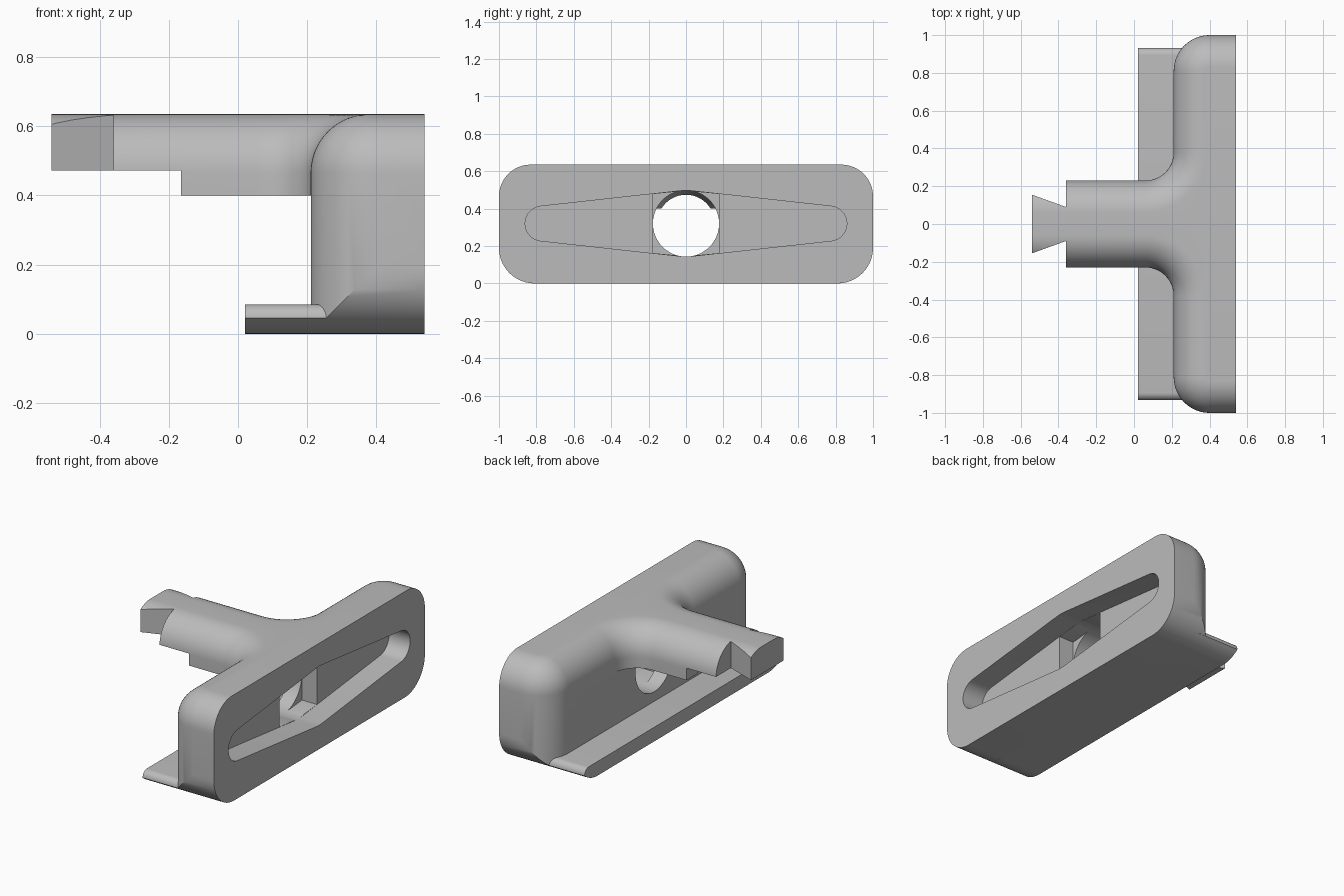
import bpy
import bmesh
from math import cos, sin, pi, radians
from mathutils import Vector

cube = bpy.data.objects.get("Cube")
if cube:
    bpy.data.objects.remove(cube, do_unlink=True)

grey = bpy.data.materials.new("plain grey")
grey.use_nodes = True
grey.diffuse_color = (0.5, 0.5, 0.5, 1)
grey.node_tree.nodes["Principled BSDF"].inputs["Base Color"].default_value = (0.5, 0.5, 0.5, 1)

HEIGHT, FRONT, TIP = 0.635, 0.54, -0.54
ROUND, CORNER, FLARE = 0.17, 0.19, 0.15
BACK, NECK, MID = 0.21, 0.23, 0.32


def arc(cx, cy, r, start, end, n=14):
    angles = [radians(start + (end - start) * i / n) for i in range(n + 1)]
    return [(cx + r * cos(a), cy + r * sin(a)) for a in angles]


def loft(name, rings):
    """Closed solid through rings of equal point count."""
    bm = bmesh.new()
    loops = [[bm.verts.new(p) for p in ring] for ring in rings]
    n = len(loops[0])
    for low, high in zip(loops, loops[1:]):
        for i in range(n):
            j = (i + 1) % n
            bm.faces.new((low[i], low[j], high[j], high[i]))
    bm.faces.new(loops[0][::-1])
    bm.faces.new(loops[-1])
    bmesh.ops.recalc_face_normals(bm, faces=bm.faces)
    mesh = bpy.data.meshes.new(name)
    bm.to_mesh(mesh)
    bm.free()
    mesh.materials.append(grey)
    obj = bpy.data.objects.new(name, mesh)
    bpy.context.collection.objects.link(obj)
    return obj


def prism_x(name, profile, x0, x1):
    return loft(name, [[Vector((x, y, z)) for y, z in profile] for x in (x0, x1)])


def prism_z(name, profile, z0, z1):
    return loft(name, [[Vector((x, y, z)) for x, y in profile] for z in (z0, z1)])


def box(name, x0, x1, y, z0, z1):
    return prism_x(name, [(-y, z0), (y, z0), (y, z1), (-y, z1)], x0, x1)


def boolean(target, cutter, operation="DIFFERENCE"):
    cutter.hide_render = True
    mod = target.modifiers.new("cut", "BOOLEAN")
    mod.operation, mod.object, mod.solver = operation, cutter, "EXACT"
    bpy.context.view_layer.objects.active = target
    bpy.ops.object.modifier_apply(modifier=mod.name)
    bpy.data.objects.remove(cutter, do_unlink=True)


def mirror_y(points):
    return points + [(x, -y) for x, y in reversed(points)]


def tee(inset):
    """T-shaped plan, shrunk by inset on its rounded sides."""
    half = [(FRONT, 1 - inset)]
    half += arc(BACK + CORNER, 1 - CORNER, CORNER - inset, 90, 180)
    half += arc(BACK - FLARE, NECK + FLARE, FLARE + inset, 0, -90)
    half += [(TIP, NECK - inset)]
    return mirror_y(half)


# Body and neck: T plan with a rolled top edge
rings = [[Vector((x, y, 0)) for x, y in tee(0)]]
for k in range(15):
    a = k / 14 * pi / 2
    z = HEIGHT - ROUND + ROUND * sin(a)
    rings.append([Vector((x, y, z)) for x, y in tee(ROUND * (1 - cos(a)))])
body = loft("body_and_neck", rings)

# Rounded lower corners
lower = arc(1 - CORNER, CORNER, CORNER, -90, 0) + [(1, 1)]
lower = lower + [(-y, z) for y, z in reversed(lower)]
boolean(body, prism_x("lower_corner_shape", lower, -1, 1), "INTERSECT")

# Stepped underside of the neck
boolean(body, box("neck_clearance", -1, BACK + 0.001, 1.2, -0.2, 0.40))
boolean(body, box("neck_step", -1, -0.165, 0.6, 0.2, 0.472))

# Dovetail at the neck end
for side in (1, -1):
    wedge = [(-0.36, 0.09 * side), (-0.36, 0.5 * side), (-0.7, 0.5 * side), (-0.7, 0.213 * side)]
    boolean(body, prism_z("dovetail_side", wedge, 0.2, 0.9))

# Tapered slot, deeper middle pocket and round through hole
R = 0.177
quarter = [(0.02, R - 0.001)] + arc(0.767, 0, 0.093, 84, 0, 12)
right = quarter + [(y, -z) for y, z in reversed(quarter[:-1])]
slot = right + [(-y, z) for y, z in reversed(right)]
boolean(body, prism_x("slot", [(y, MID + z) for y, z in slot], 0.40, 0.7))
pocket = [(0, R - 0.002), (R, 0.158), (R, -0.158), (0, 0.002 - R), (-R, -0.158), (-R, 0.158)]
boolean(body, prism_x("pocket", [(y, MID + z) for y, z in pocket], 0.30, 0.7))
hole = [[Vector((x, y, MID + z)) for y, z in arc(0, 0, r, 0, 360, 48)[:-1]]
        for x, r in ((-0.2, 0.15), (0.05, R), (0.7, R))]
boolean(body, loft("hole", hole))

# Foot plate with rounded ends
end = arc(1 - CORNER, CORNER, CORNER, -90, -50) + arc(0.893, 0.045, 0.04, 0, 90, 8)
plate = end + [(-y, z) for y, z in reversed(end)]
foot = prism_x("foot_plate", plate, 0.02, 0.30)

for obj in (body, foot):
    bpy.ops.object.select_all(action="DESELECT")
    obj.select_set(True)
    bpy.context.view_layer.objects.active = obj
    bpy.ops.object.shade_smooth_by_angle(angle=radians(30))
